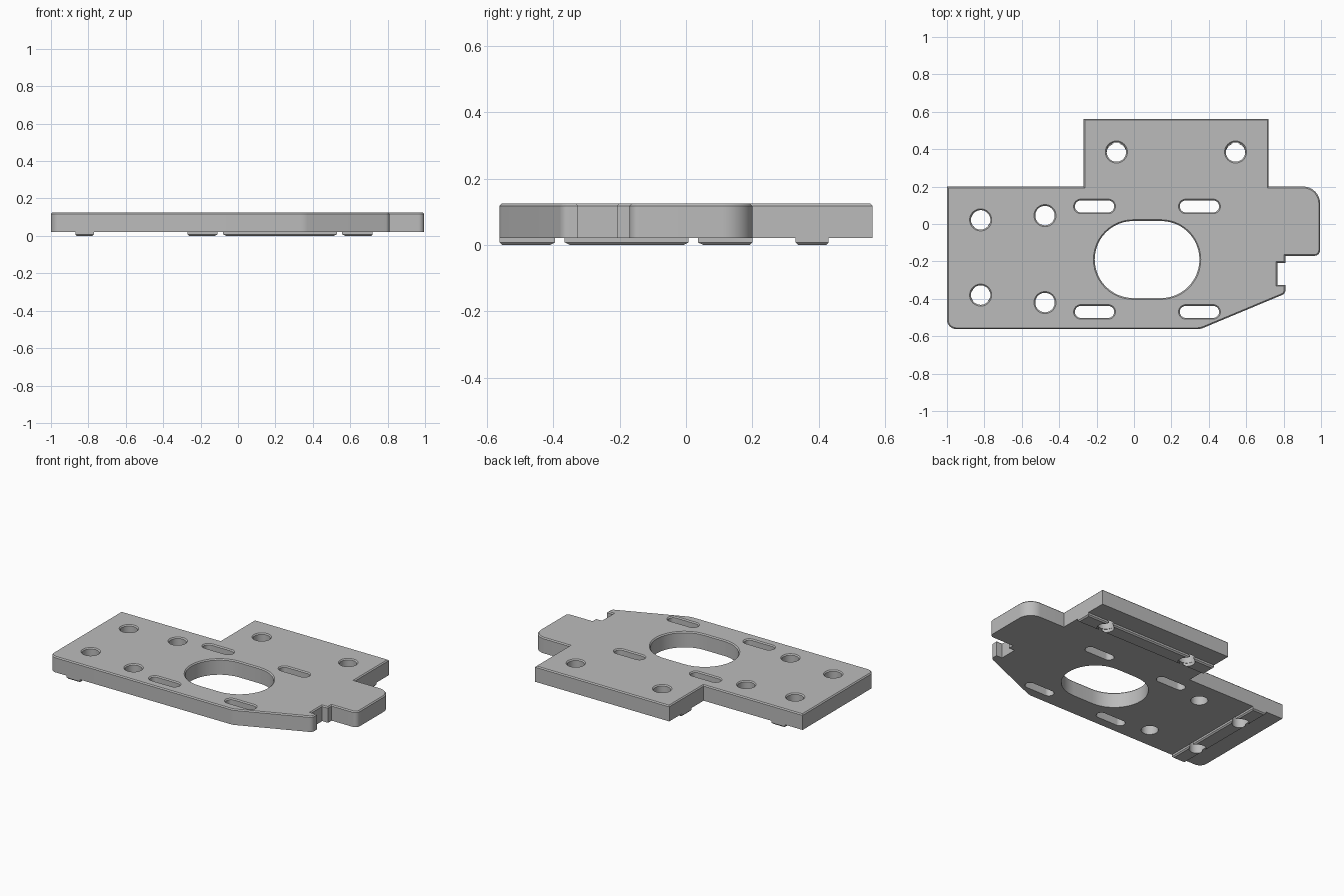
import bpy, bmesh
from math import sin, cos, pi, sqrt, tan
from mathutils import Vector

if "Cube" in bpy.data.objects:
    bpy.data.objects.remove(bpy.data.objects["Cube"], do_unlink=True)

BOTTOM, TOP = 0.021, 0.125
CHAMFER = 0.007
HOLE_R = 0.052

metal = bpy.data.materials.new("plain grey metal")
metal.use_nodes = True
GREY = (0.5, 0.5, 0.5, 1)
metal.diffuse_color = GREY
metal.node_tree.nodes["Principled BSDF"].inputs["Base Color"].default_value = GREY


def finish(bm, name):
    bmesh.ops.recalc_face_normals(bm, faces=bm.faces[:])
    mesh = bpy.data.meshes.new(name)
    bm.to_mesh(mesh)
    bm.free()
    mesh.materials.append(metal)
    obj = bpy.data.objects.new(name, mesh)
    bpy.context.collection.objects.link(obj)
    bpy.ops.object.select_all(action='DESELECT')
    obj.select_set(True)
    bpy.context.view_layer.objects.active = obj
    bpy.ops.object.shade_smooth_by_angle(angle=0.5)
    return obj


def rounded(corners, steps=10):
    """Counter-clockwise outline; each corner is (x, y, fillet radius)."""
    pts = []
    for i, (x, y, r) in enumerate(corners):
        p = Vector((x, y))
        if not r:
            pts.append(p)
            continue
        a = (Vector(corners[i - 1][:2]) - p).normalized()
        b = (Vector(corners[(i + 1) % len(corners)][:2]) - p).normalized()
        half = a.angle(b) / 2
        start, end = p + a * r / tan(half), p + b * r / tan(half)
        centre = p + (a + b).normalized() * r / sin(half)
        for k in range(steps + 1):
            d = start.lerp(end, k / steps) - centre
            pts.append(centre + d.normalized() * r)
    return pts


def stadium(x, y, half_length, r, steps=24):
    """Clockwise slot outline, a circle when half_length equals r."""
    flat = half_length - r
    pts = []
    for side in (1, -1):
        n = steps + 1 if flat else steps
        for k in range(n):
            t = pi / 2 - pi * k / steps
            pts.append(Vector((x + side * (flat + r * cos(t)), y + side * r * sin(t))))
    return pts


def inset(pts, d):
    """Move a loop into the material on its left by d."""
    out = []
    for i, p in enumerate(pts):
        a = (p - pts[i - 1]).normalized()
        b = (pts[(i + 1) % len(pts)] - p).normalized()
        na, nb = Vector((-a.y, a.x)), Vector((-b.y, b.x))
        out.append(p + (na + nb) * d / (1 + na.dot(nb)))
    return out


def loft(bm, rings):
    """Wall between stacked rings; returns the vertex rings."""
    vr = [[bm.verts.new((p[0], p[1], z)) for p in ring] for ring, z in rings]
    for lo, hi in zip(vr, vr[1:]):
        for i in range(len(lo)):
            bm.faces.new((lo[i - 1], lo[i], hi[i], hi[i - 1]))
    return vr


# Plate outline
outline = rounded([
    (-1, -0.562, 0.05), (0.355, -0.562, 0.1), (0.81, -0.372, 0.03),
    (0.81, -0.325, 0), (0.767, -0.325, 0), (0.767, -0.208, 0),
    (0.81, -0.208, 0), (0.81, -0.17, 0), (0.995, -0.17, 0.03),
    (0.995, 0.2, 0.09), (0.72, 0.2, 0), (0.72, 0.562, 0),
    (-0.27, 0.562, 0), (-0.27, 0.2, 0), (-1, 0.2, 0)])

# Bolt holes, adjustment slots and the large central opening
loops = [outline, stadium(0.07, -0.19, 0.28, 0.206)]
for x, y in ((-0.82, 0.022), (-0.82, -0.38), (-0.476, 0.045),
             (-0.476, -0.42), (-0.094, 0.385), (0.543, 0.385)):
    loops.append(stadium(x, y, HOLE_R, HOLE_R))
for x in (-0.211, 0.35):
    for y in (0.094, -0.47):
        loops.append(stadium(x, y, 0.105, 0.032))

bm = bmesh.new()
caps = ([], [])
for loop in loops:
    rings = loft(bm, [(loop, BOTTOM), (loop, TOP - CHAMFER), (inset(loop, CHAMFER), TOP)])
    for cap, ring in zip(caps, (rings[0], rings[-1])):
        cap.extend(bm.edges.get((ring[i - 1], ring[i])) for i in range(len(ring)))
for cap in caps:
    bmesh.ops.triangle_fill(bm, edges=cap, use_beauty=True, use_dissolve=False)
finish(bm, "mounting_plate")


# Locating rails under the plate, broken where bolt holes pass through
def rail(name, centre, along_y, start, end, holes, half=0.05, steps=16):
    bm = bmesh.new()
    stops = [start] + holes + [end]
    for i in range(len(stops) - 1):
        rings = []
        for z, c in ((0, 0.008), (0.008, 0), (BOTTOM, 0)):
            ring = []
            for side, stop, is_hole in ((1, stops[i], i > 0),
                                        (-1, stops[i + 1], i < len(holes))):
                for k in range(steps + 1):
                    v = side * (half - c) * (1 - 2 * k / steps)
                    gap = sqrt(HOLE_R ** 2 - v * v) if is_hole else c
                    u = stop + side * gap
                    ring.append((centre + v, u) if along_y else (u, centre + v))
            rings.append((ring, z))
        vr = loft(bm, rings)
        bm.faces.new(vr[0])
        bm.faces.new(vr[-1])
    finish(bm, name)


rail("side_rail", -0.82, True, -0.562, 0.2, [-0.38, 0.022])
rail("back_rail", 0.38, False, -0.27, 0.72, [-0.094, 0.543])
